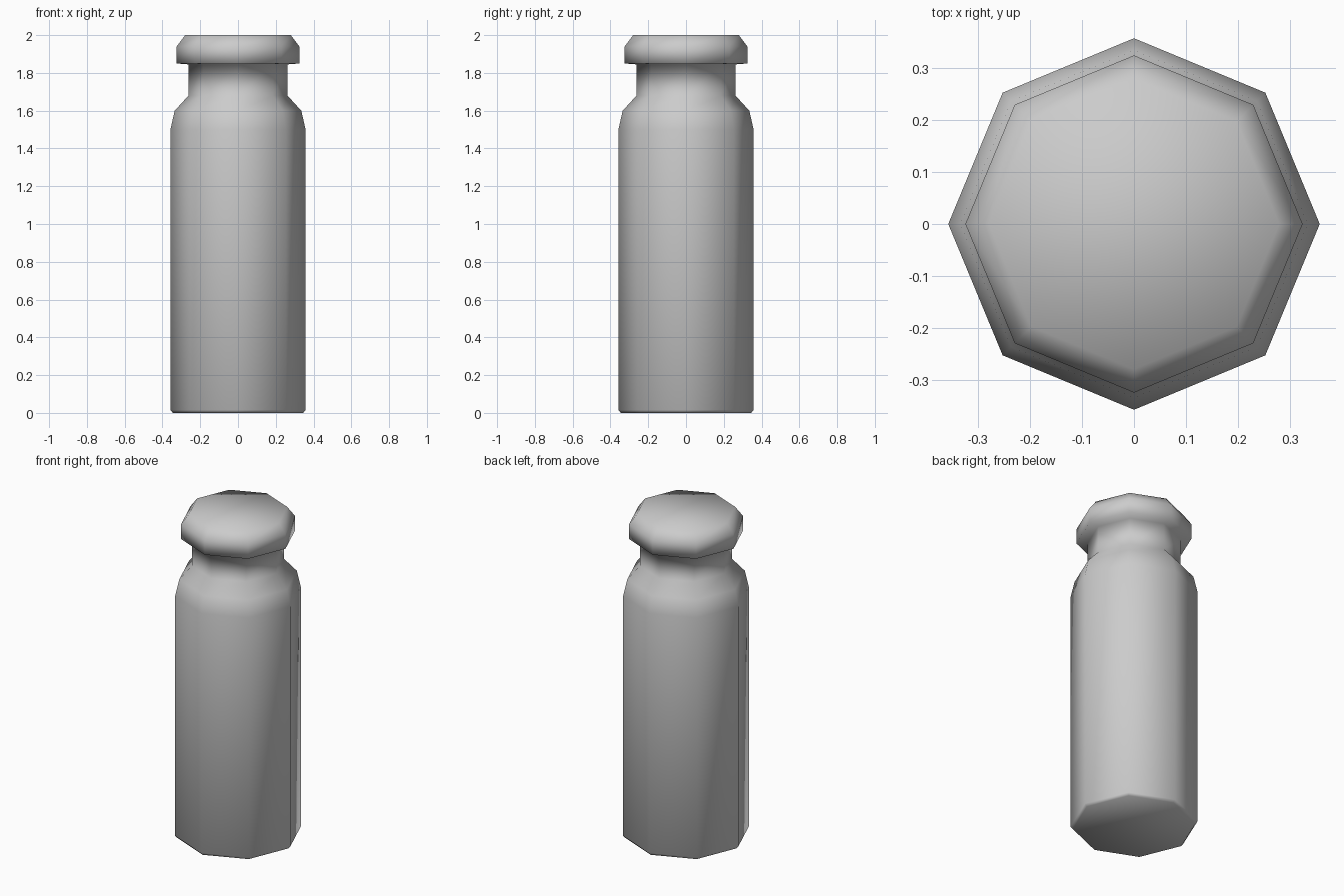
import bpy, bmesh, math

cube = bpy.data.objects.get("Cube")
if cube:
    bpy.data.objects.remove(cube, do_unlink=True)

SIDES = 8

# Single flat colour
grey = bpy.data.materials.new("plain_grey")
grey.use_nodes = True
colour = (0.6, 0.6, 0.6, 1)
grey.diffuse_color = colour
grey.node_tree.nodes["Principled BSDF"].inputs["Base Color"].default_value = colour


def lathe(name, profile):
    """Spin a (radius, height) profile into a closed eight-sided solid."""
    bm = bmesh.new()
    rings = []
    for radius, height in profile:
        angles = [math.tau * i / SIDES for i in range(SIDES)]
        rings.append([bm.verts.new((radius * math.cos(a), radius * math.sin(a), height))
                      for a in angles])
    for low, high in zip(rings, rings[1:]):
        for i in range(SIDES):
            j = (i + 1) % SIDES
            bm.faces.new((low[i], low[j], high[j], high[i]))
    bm.faces.new(rings[0][::-1])
    bm.faces.new(rings[-1])
    for face in bm.faces:
        face.smooth = True
    mesh = bpy.data.meshes.new(name)
    bm.to_mesh(mesh)
    bm.free()
    mesh.materials.append(grey)
    obj = bpy.data.objects.new(name, mesh)
    bpy.context.collection.objects.link(obj)
    return obj


# Bottle: base, straight wall, shoulder, neck, and stopper lip on top
lathe("bottle", [
    (0.345, 0), (0.358, 0.015),
    (0.358, 1.5), (0.335, 1.6),
    (0.262, 1.68), (0.262, 1.845),
    (0.325, 1.85), (0.325, 1.94),
    (0.28, 2.0),
])
